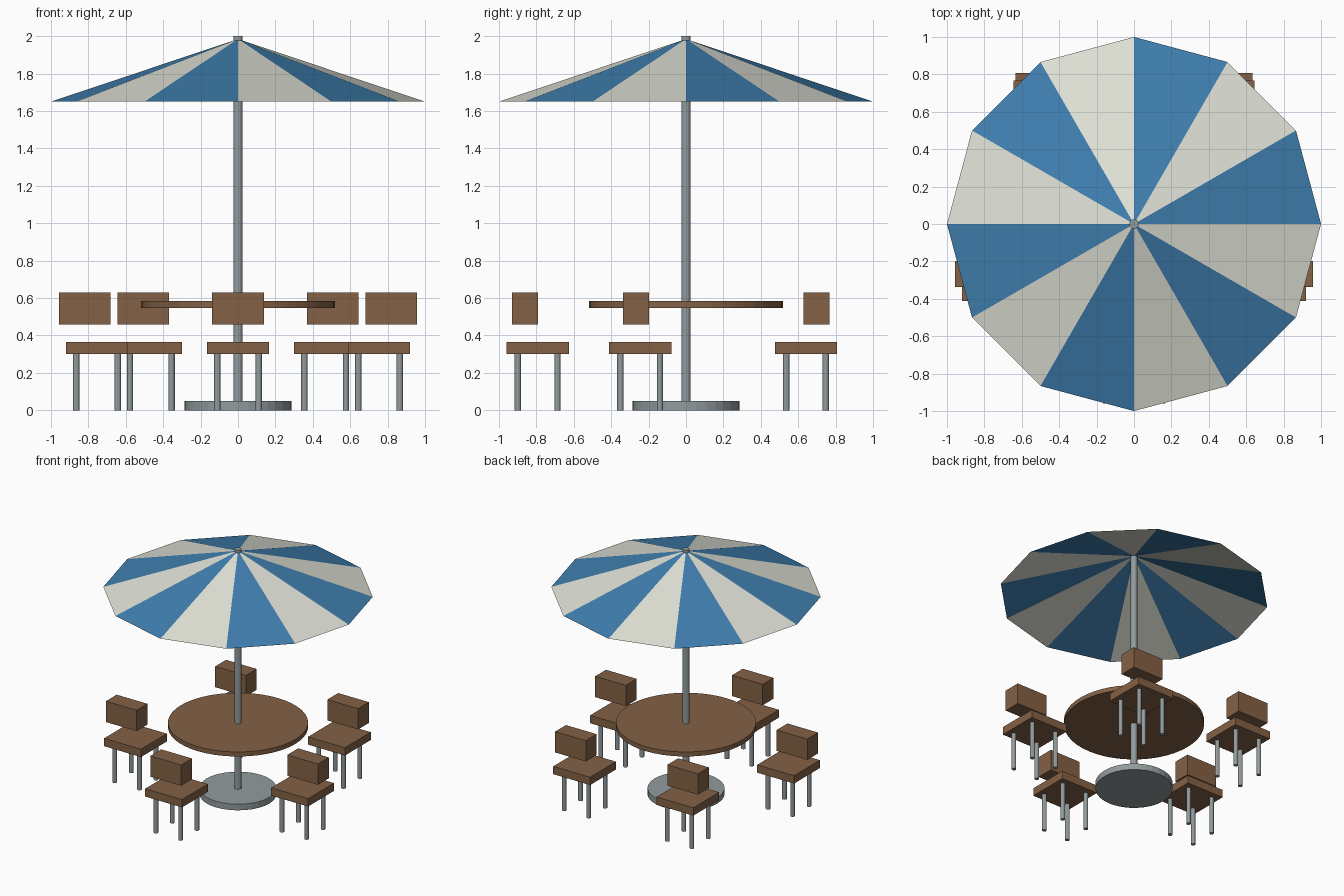
import bpy
import bmesh
import math

cube = bpy.data.objects.get("Cube")
if cube:
    bpy.data.objects.remove(cube, do_unlink=True)


def material(name, rgb):
    m = bpy.data.materials.new(name)
    m.use_nodes = True
    colour = (*rgb, 1)
    m.diffuse_color = colour
    bsdf = next(n for n in m.node_tree.nodes if n.type == "BSDF_PRINCIPLED")
    bsdf.inputs["Base Color"].default_value = colour
    return m


wood = material("brown wood", (0.23, 0.12, 0.06))
metal = material("grey metal", (0.29, 0.33, 0.34))
blue = material("blue fabric", (0.05, 0.21, 0.43))
cream = material("cream fabric", (0.74, 0.75, 0.67))


def finish(name, bm, *mats):
    mesh = bpy.data.meshes.new(name)
    bm.to_mesh(mesh)
    bm.free()
    for m in mats:
        mesh.materials.append(m)
    obj = bpy.data.objects.new(name, mesh)
    bpy.context.collection.objects.link(obj)
    return obj


def box(name, x, y, size, z0, z1, mat):
    bm = bmesh.new()
    bmesh.ops.create_cube(bm, size=1)
    bmesh.ops.scale(bm, verts=bm.verts, vec=(size[0], size[1], z1 - z0))
    bmesh.ops.translate(bm, verts=bm.verts, vec=(x, y, (z0 + z1) / 2))
    return finish(name, bm, mat)


def disc(name, x, y, radius, z0, z1, sides, mat):
    bm = bmesh.new()
    bmesh.ops.create_cone(bm, cap_ends=True, segments=sides, radius1=radius,
                          radius2=radius, depth=z1 - z0)
    bmesh.ops.translate(bm, verts=bm.verts, vec=(x, y, (z0 + z1) / 2))
    return finish(name, bm, mat)


# Table, stand and pole
disc("base", 0, 0, 0.285, 0, 0.05, 32, metal)
disc("pole", 0, 0, 0.025, 0, 2, 16, metal)
disc("table_top", 0, 0, 0.518, 0.548, 0.585, 48, wood)

# Canopy: open twelve-sided cone with alternating panels
bm = bmesh.new()
apex = bm.verts.new((0, 0, 1.985))
rim = [bm.verts.new((math.cos(i * math.pi / 6), math.sin(i * math.pi / 6), 1.65))
       for i in range(12)]
for i in range(12):
    panel = bm.faces.new((rim[i], rim[(i + 1) % 12], apex))
    panel.material_index = i % 2
finish("canopy", bm, blue, cream)

# Five chairs in a ring, all square to the axes, backs pushed outwards
for i in range(5):
    angle = math.radians(72 * i - 90)
    dx, dy = math.cos(angle), math.sin(angle)
    x, y = 0.793 * dx, 0.793 * dy
    box(f"seat_{i + 1}", x, y, (0.333, 0.333), 0.302, 0.366, wood)
    box(f"backrest_{i + 1}", 0.861 * dx, 0.861 * dy, (0.277, 0.139), 0.46, 0.63, wood)
    for sx in (-1, 1):
        for sy in (-1, 1):
            side = "left" if sx > 0 else "right"
            end = "back" if sy > 0 else "front"
            disc(f"{end}_{side}_leg_{i + 1}", x + sx * 0.111, y + sy * 0.106,
                 0.017, 0, 0.302, 12, metal)
